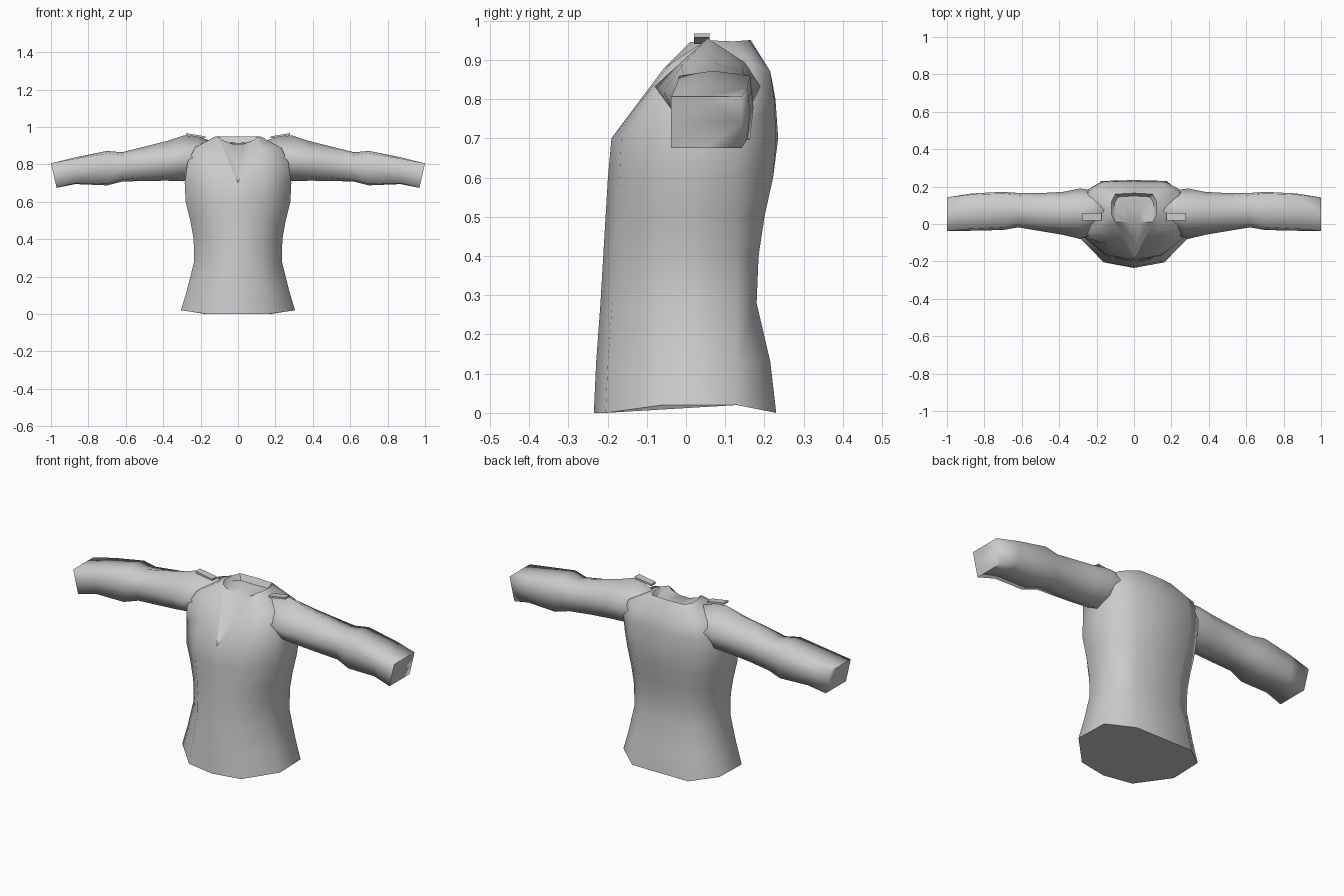
import bpy, bmesh, math

if "Cube" in bpy.data.objects:
    bpy.data.objects.remove(bpy.data.objects["Cube"])

fabric = bpy.data.materials.new("grey_fabric")
fabric.diffuse_color = (0.6, 0.6, 0.6, 1)
fabric.use_nodes = True
fabric.node_tree.nodes["Principled BSDF"].inputs["Base Color"].default_value = fabric.diffuse_color


def loft(name, rings, caps=(True, True), angle=80, weld=0.0005):
    """Skin closed rings of equal point count into one smooth part."""
    bm = bmesh.new()
    loops = [[bm.verts.new(p) for p in r] for r in rings]
    n = len(rings[0])
    for a, b in zip(loops, loops[1:]):
        for i in range(n):
            j = (i + 1) % n
            bm.faces.new((a[i], a[j], b[j], b[i]))
    for use, ring in zip(caps, (loops[0], loops[-1])):
        if use:
            bm.faces.new(ring)
    bmesh.ops.remove_doubles(bm, verts=bm.verts, dist=weld)
    bmesh.ops.recalc_face_normals(bm, faces=bm.faces)
    me = bpy.data.meshes.new(name)
    bm.to_mesh(me)
    bm.free()
    ob = bpy.data.objects.new(name, me)
    bpy.context.collection.objects.link(ob)
    me.materials.append(fabric)
    bpy.ops.object.select_all(action='DESELECT')
    ob.select_set(True)
    bpy.context.view_layer.objects.active = ob
    bpy.ops.object.shade_smooth_by_angle(angle=math.radians(angle))
    return ob


def mirrored(half):
    """Complete a half ring that starts and ends on the centre line."""
    return half + [(-x, y, z) for x, y, z in half[-2:0:-1]]


# Body: hem to chest. z, half width, front y, back y
rings = []
for z, w, f, b in [(0.0, .305, -.235, .23), (.13, .272, -.229, .215),
                   (.28, .235, -.218, .18), (.40, .237, -.211, .185),
                   (.50, .255, -.205, .20), (.60, .28, -.199, .222)]:
    lift = .02 if z == 0 else 0
    rings.append(mirrored([(0, f, z), (.53 * w, f + .03, z), (w, -.06, z + lift),
                           (w * .98, .13, z + lift), (.57 * w, b, z), (0, b, z)]))

# Chest, shoulders and the V neckline
tip = (0, -.19, .70)
rings += [mirrored(h) for h in (
    [tip, (.15, -.165, .70), (.285, -.05, .70), (.285, .14, .70), (.17, .23, .70), (0, .235, .70)],
    [tip, (.14, -.11, .80), (.27, -.07, .81), (.27, .17, .80), (.17, .225, .80), (0, .228, .80)],
    [tip, (.12, -.055, .88), (.23, -.04, .89), (.24, .17, .89), (.16, .215, .87), (0, .215, .87)],
    [tip, (.10, .01, .945), (.12, .05, .95), (.12, .12, .947), (.10, .16, .95), (0, .165, .95)],
)]
loft("shirt_body", rings, (True, False))

# Sunken panel inside the neckline
loft("neck_panel", [
    rings[-1],
    mirrored([(0, -.145, .75), (.085, .012, .93), (.105, .05, .93), (.105, .11, .925),
              (.085, .145, .92), (0, .15, .915)]),
    mirrored([(0, -.08, .82), (.03, .01, .91), (.04, .05, .915), (.04, .09, .915),
              (.03, .11, .915), (0, .11, .915)])], (False, True), 40)

# Sleeves: x, front y, back y, bottom z, top z, corner rounding
SLEEVE = [(.14, -.02, .17, .76, .925, .25), (.22, -.055, .18, .725, .95, .25),
          (.29, -.08, .19, .71, .955, .25), (.38, -.058, .172, .713, .925, .2),
          (.50, -.038, .165, .712, .895, .15), (.62, -.018, .166, .708, .865, .1),
          (.70, -.032, .172, .688, .872, .07), (.87, -.036, .163, .695, .838, .05),
          (1.0, -.038, .142, .675, .806, 0)]


def sleeve_ring(s, x, f, b, lo, hi, r):
    dy, dz = r * (b - f), r * (hi - lo)
    my, mz = (f + b) / 2, (lo + hi) / 2
    pts = [(f + dy, lo + dz * .6), (my, lo), (b - dy * .6, lo + dz * .6), (b, mz),
           (b - dy * .6, hi - dz), (my, hi), (f + dy, hi - dz), (f, mz)]
    slant = .03 if x == 1 else 0       # cuff leans inward at the bottom
    return [(s * (x - slant * (hi - z) / (hi - lo)), y, z) for y, z in pts]


for s, side in ((1, "right"), (-1, "left")):
    loft(side + "_sleeve", [sleeve_ring(s, *row) for row in SLEEVE], angle=88)
    # Small tilted shoulder tab
    loft(side + "_shoulder_tab",
         [[(s * x, y, z + dz) for x, y, z in ((.175, .02, .94), (.278, .02, .957),
                                              (.278, .06, .957), (.175, .06, .94))]
          for dz in (0, .01)], angle=30)
